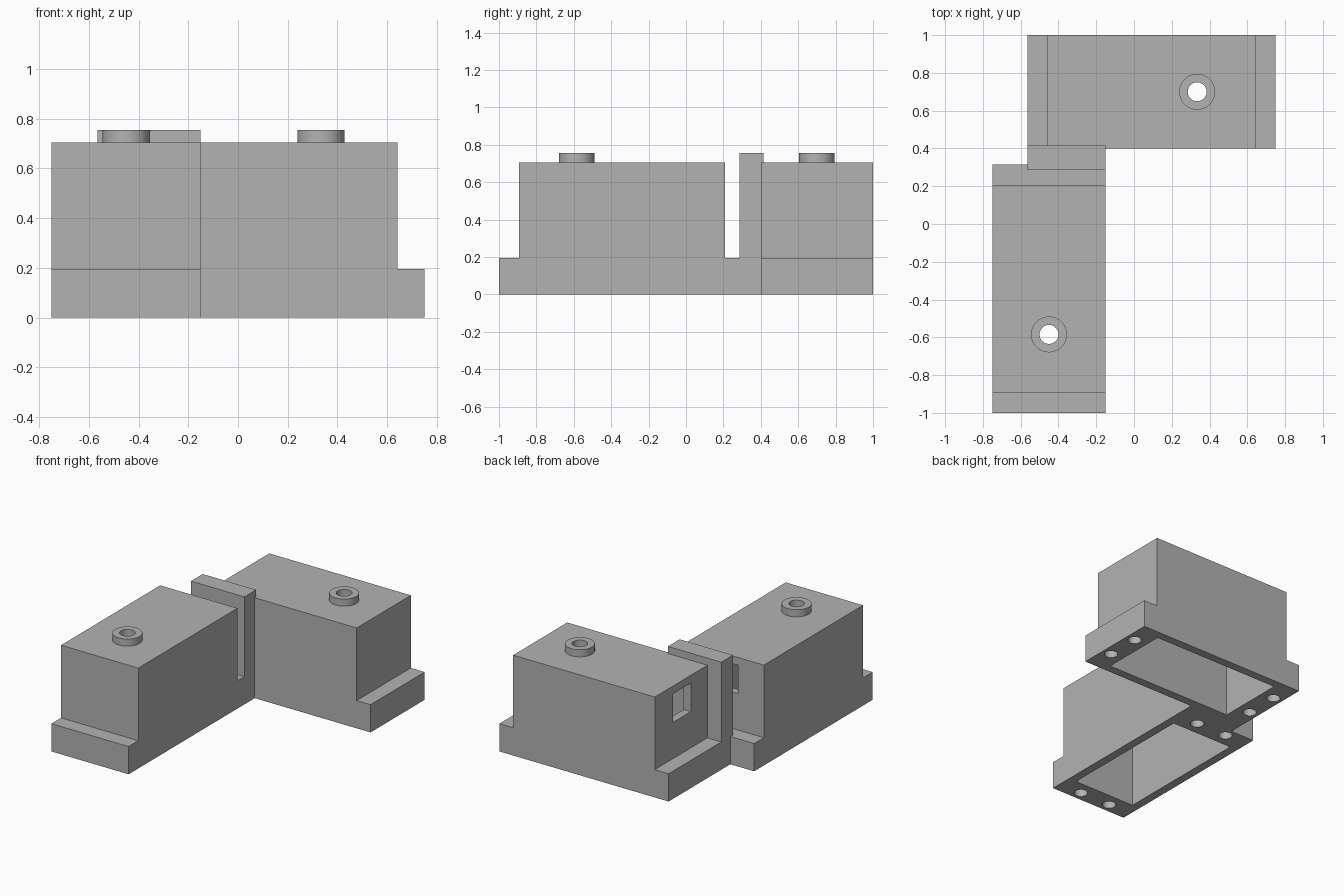
import bpy
import math
from mathutils import Matrix

old = bpy.data.objects.get("Cube")
if old:
    bpy.data.objects.remove(old, do_unlink=True)

# Single plain grey material
grey = bpy.data.materials.new("plain_grey")
grey.use_nodes = True
colour = (0.45, 0.45, 0.45, 1)
grey.diffuse_color = colour
grey.node_tree.nodes["Principled BSDF"].inputs["Base Color"].default_value = colour

FLANGE_Z, TOP_Z, RIM_Z = 0.195, 0.705, 0.755


def activate(obj):
    bpy.ops.object.select_all(action="DESELECT")
    obj.select_set(True)
    bpy.context.view_layer.objects.active = obj


def box(name, low, high):
    size = [b - a for a, b in zip(low, high)]
    centre = [(a + b) / 2 for a, b in zip(low, high)]
    bpy.ops.mesh.primitive_cube_add(size=1)
    obj = bpy.context.object
    obj.name = name
    obj.data.transform(Matrix.Translation(centre) @ Matrix.Diagonal((*size, 1)))
    obj.data.materials.append(grey)
    return obj


def cylinder(name, x, y, radius, low, high):
    bpy.ops.mesh.primitive_cylinder_add(vertices=48, radius=radius, depth=high - low)
    obj = bpy.context.object
    obj.name = name
    obj.data.transform(Matrix.Translation((x, y, (low + high) / 2)))
    obj.data.materials.append(grey)
    return obj


def combine(target, tool, operation):
    mod = target.modifiers.new("combine", "BOOLEAN")
    mod.operation = operation
    mod.solver = "EXACT"
    mod.object = tool
    activate(target)
    bpy.ops.object.modifier_apply(modifier=mod.name)
    bpy.data.objects.remove(tool, do_unlink=True)


def housing(name):
    # Flanged block with a hollow tube stud on the lid
    body = box(name, (-0.6575, -0.3, 0), (0.6575, 0.3, FLANGE_Z))
    combine(body, box("upper", (-0.55, -0.3, 0), (0.55, 0.3, TOP_Z)), "UNION")
    combine(body, cylinder("stud", 0.242, 0, 0.095, 0.68, RIM_Z), "UNION")
    # Open cavity, end window and stud bore
    combine(body, box("cavity", (-0.495, -0.24, -0.1), (0.495, 0.24, 0.65)), "DIFFERENCE")
    combine(body, box("window", (-0.6, -0.1, 0.45), (-0.4, 0.1, 0.65)), "DIFFERENCE")
    combine(body, cylinder("bore", 0.242, 0, 0.05, 0.6, 0.8), "DIFFERENCE")
    # Blind screw holes under both flanges
    for x in (-0.59, 0.59):
        for y in (-0.12, 0.12):
            combine(body, cylinder("screw_hole", x, y, 0.044, -0.1, 0.13), "DIFFERENCE")
    return body


# Two housings at right angles
front = housing("front_housing")
front.data.transform(Matrix.Translation((-0.45, -0.3425, 0)) @ Matrix.Rotation(-math.pi / 2, 4, "Z"))
back = housing("back_housing")
back.data.transform(Matrix.Translation((0.0925, 0.7, 0)))

# Dividing wall standing on a short bridge between the flanges
bridge = box("dividing_wall", (-0.565, 0.31, 0), (-0.15, 0.41, FLANGE_Z))
wall = box("wall_upper", (-0.565, 0.285, FLANGE_Z - 0.02), (-0.15, 0.415, RIM_Z))
combine(bridge, wall, "UNION")

# Join everything into one watertight casing
combine(front, bridge, "UNION")
combine(front, back, "UNION")
front.name = "twin_housing_casing"
activate(front)
bpy.ops.object.mode_set(mode="EDIT")
bpy.ops.mesh.select_all(action="SELECT")
bpy.ops.mesh.dissolve_limited(angle_limit=math.radians(1))
bpy.ops.object.mode_set(mode="OBJECT")
bpy.ops.object.shade_smooth_by_angle(angle=math.radians(30))
